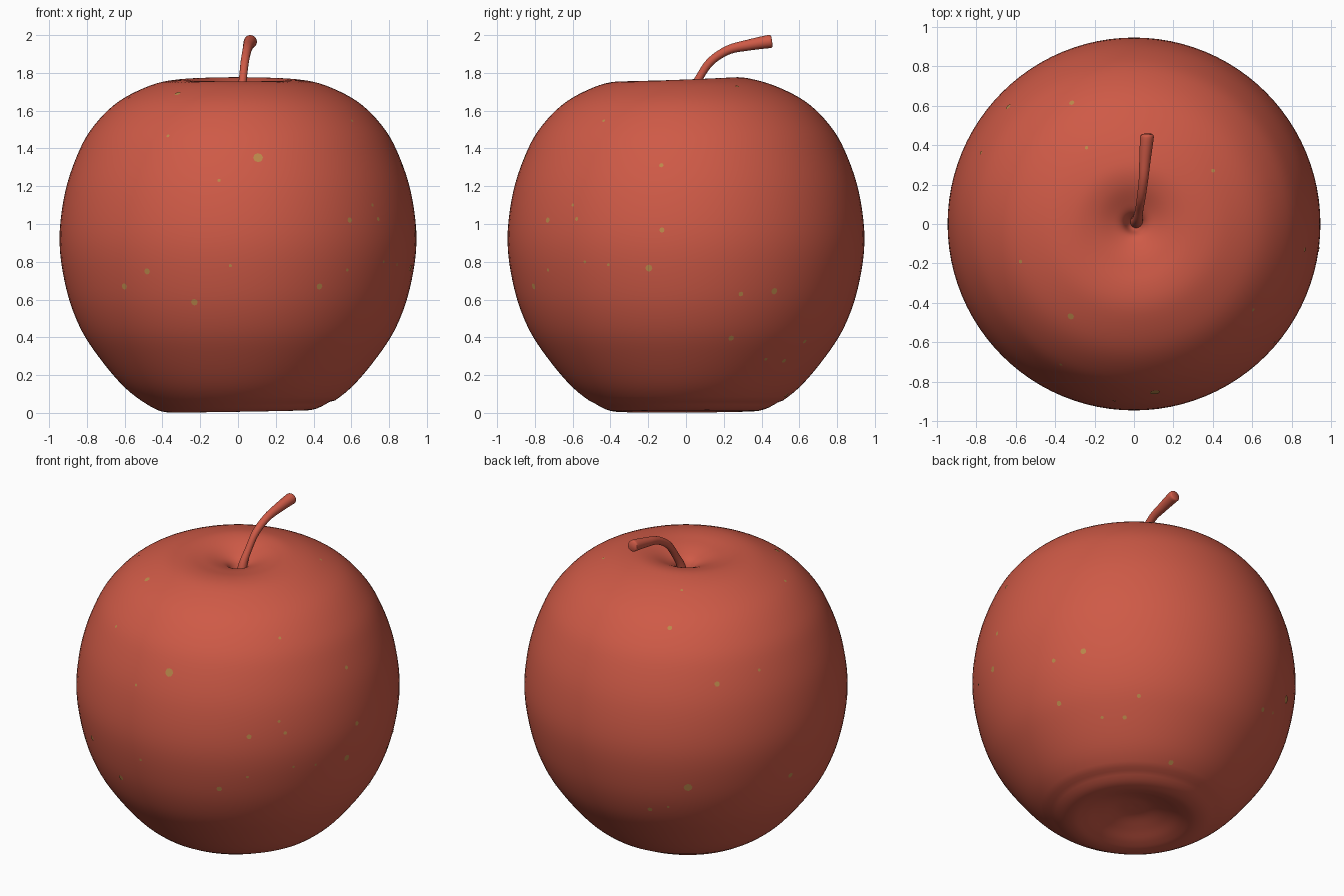
import bpy, bmesh, math
from mathutils import Vector
from mathutils.bvhtree import BVHTree

if "Cube" in bpy.data.objects:
    bpy.data.objects.remove(bpy.data.objects["Cube"])

def material(name, rgb):
    m = bpy.data.materials.new(name)
    m.diffuse_color = (*rgb, 1)
    m.use_nodes = True
    m.node_tree.nodes["Principled BSDF"].inputs["Base Color"].default_value = m.diffuse_color
    return m

RED = material("apple red", (0.62, 0.102, 0.062))
TAN = material("tan freckle", (0.50, 0.25, 0.07))

def add_object(name, bm, mat):
    me = bpy.data.meshes.new(name)
    bm.to_mesh(me)
    ob = bpy.data.objects.new(name, me)
    bpy.context.collection.objects.link(ob)
    me.materials.append(mat)
    for p in me.polygons:
        p.use_smooth = True
    return ob

def spline(pts, steps):
    """Catmull-Rom curve through the points."""
    p = [Vector(q) for q in pts]
    p = [2 * p[0] - p[1]] + p + [2 * p[-1] - p[-2]]
    out = []
    for i in range(1, len(p) - 2):
        a, b, c, d = p[i - 1:i + 3]
        for s in range(steps):
            t = s / steps
            out.append(0.5 * (2 * b + (c - a) * t + (2 * a - 5 * b + 4 * c - d) * t * t
                              + (3 * b - a - 3 * c + d) * t ** 3))
    return out + [p[-2]]

def skin(bm, rings, close_start, close_end):
    """Quads between rings, with optional end caps."""
    n = len(rings[0])
    for a, b in zip(rings, rings[1:]):
        for i in range(n):
            j = (i + 1) % n
            bm.faces.new((a[i], a[j], b[j], b[i]))
    if close_start:
        bm.faces.new(rings[0][::-1])
    if close_end:
        bm.faces.new(rings[-1])

# Fruit: turned profile with dimples, back of the top rim a little higher
profile = [(.004, .095), (.10, .085), (.20, .052), (.29, .016), (.37, .002), (.46, .032),
           (.60, .135), (.74, .30), (.84, .46), (.91, .66), (.945, .91), (.915, 1.17),
           (.84, 1.39), (.755, 1.53), (.63, 1.65), (.46, 1.735), (.32, 1.764),
           (.21, 1.755), (.12, 1.725), (.06, 1.69), (.03, 1.63), (.004, 1.6)]
bm = bmesh.new()
rings = []
for r, z in spline(profile, 5):
    ring = []
    for i in range(96):
        a = math.tau * i / 96
        dz = 0
        if z > 1:
            dz = 0.014 * math.exp(-((r - .24) / .12) ** 2) * math.sin(a)
        elif r < 0.5:
            dz = 0.006 * (1 + math.cos(a - 0.3)) * min(r / 0.3, 1)
        ring.append(bm.verts.new((r * math.cos(a), r * math.sin(a), max(z, 0) + dz)))
    rings.append(ring)
skin(bm, rings, True, True)
bm.normal_update()
tree = BVHTree.FromBMesh(bm)
add_object("fruit", bm, RED)

# Stem: tapered bent tube with a thicker flat end
path = [(.015, .012, 1.60, .036), (.018, .025, 1.69, .026), (.026, .068, 1.77, .021),
        (.036, .130, 1.86, .022), (.048, .225, 1.922, .024), (.056, .33, 1.947, .029),
        (.064, .42, 1.963, .034), (.066, .447, 1.966, .034), (.066, .455, 1.967, .027)]
bm = bmesh.new()
pts = spline(path, 4)
rings = []
for k, p in enumerate(pts):
    d = (pts[min(k + 1, len(pts) - 1)] - pts[max(k - 1, 0)]).to_3d().normalized()
    u = Vector((1, 0, 0))
    u = (u - d * u.dot(d)).normalized()
    v = d.cross(u)
    rings.append([bm.verts.new(p.to_3d() + p[3] * (u * math.cos(t) + v * math.sin(t)))
                  for t in (math.tau * i / 20 for i in range(20))])
skin(bm, rings, True, True)
bm.normal_update()
stem = add_object("stem", bm, RED)
bpy.context.view_layer.objects.active = stem
stem.select_set(True)
bpy.ops.object.shade_smooth_by_angle(angle=math.radians(60))

# Freckles: thin plates dropped on the skin along a viewing direction
bm = bmesh.new()

def freckles(azimuth, elevation, spots):
    a, e = math.radians(azimuth), math.radians(elevation)
    back = Vector((math.cos(a) * math.cos(e), math.sin(a) * math.cos(e), math.sin(e)))
    right = Vector((-math.sin(a), math.cos(a), 0))
    up = back.cross(right)
    for x, y, r in spots:
        start = Vector((0, 0, 1)) + right * x + up * y + back * 4
        hit, n, _, _ = tree.ray_cast(start, -back)
        if hit is None:
            continue
        u = n.orthogonal().normalized()
        v = n.cross(u)
        bm.faces.new([bm.verts.new(hit + n * 0.003 + r * (u * math.cos(t) + v * math.sin(t)))
                      for t in (math.tau * i / 8 for i in range(8))])

# front
freckles(-90, 0, [(.106, .35, .026), (-.48, -.25, .017), (-.6, -.33, .017),
                  (-.23, -.413, .018), (.43, -.33, .017), (.59, .02, .015),
                  (.577, -.243, .009), (.71, .10, .009), (-.04, -.22, .009),
                  (-.1, .23, .009), (-.37, .465, .009)])
# right
freckles(0, 0, [(-.13, .31, .012), (-.577, .026, .011), (-.127, -.032, .014),
                (-.196, -.233, .019), (-.41, -.215, .008), (-.534, -.2, .008),
                (.29, -.37, .013), (.466, -.355, .018), (.238, -.603, .016),
                (-.434, .545, .009)])
# top
freckles(-90, 90, [(-.24, .386, .009), (.4, .27, .01), (-.574, -.19, .01),
                   (-.32, -.467, .017)])
# back left
freckles(125, 25, [(-.094, .257, .014), (.181, -.07, .016), (.012, -.673, .026),
                   (.608, -.602, .017), (-.21, -.801, .015), (.427, .012, .01)])
# back right
freckles(55, -30, [(-.041, -.14, .012), (-.117, -.269, .013), (-.246, -.275, .01),
                   (.17, -.52, .016), (.778, -.205, .009)])
add_object("freckles", bm, TAN)
